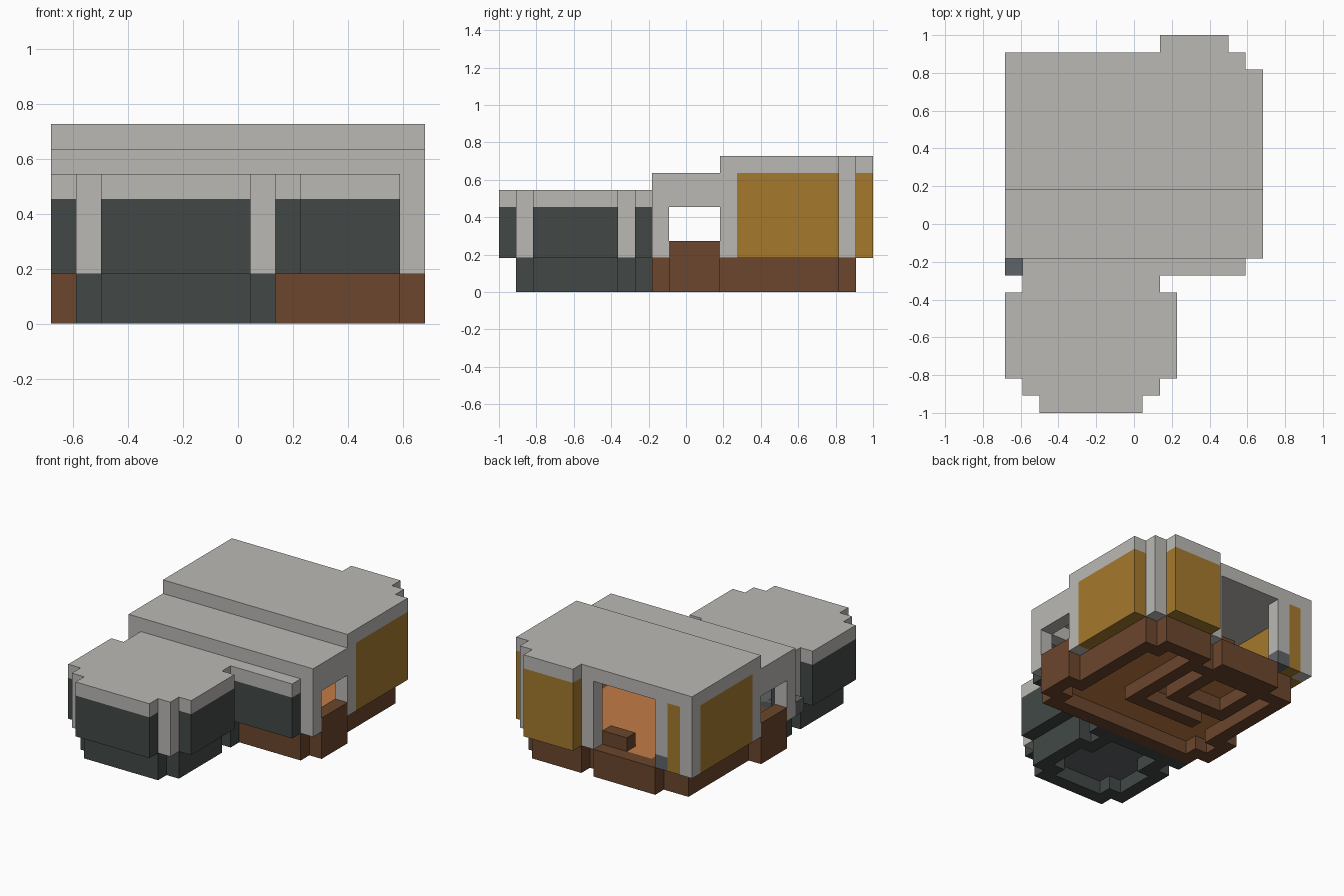
import bpy
import bmesh
from mathutils import Vector

if "Cube" in bpy.data.objects:
    bpy.data.objects.remove(bpy.data.objects["Cube"], do_unlink=True)

U = 2 / 22  # size of one block


def material(name, rgb):
    lin = [((c / 255 + 0.055) / 1.055) ** 2.4 for c in rgb] + [1]
    m = bpy.data.materials.new(name)
    m.use_nodes = True
    m.diffuse_color = lin
    node = m.node_tree.nodes["Principled BSDF"]
    node.inputs["Base Color"].default_value = lin
    node.inputs["Roughness"].default_value = 0.9
    return m


GREY = material("pale grey", (187, 185, 181))
DARK = material("dark slate green", (66, 73, 71))
BROWN = material("brown wood", (107, 70, 45))
AMBER = material("amber", (165, 122, 45))
ORANGE = material("orange wood", (196, 124, 70))
SLATE = material("slate grey", (95, 100, 104))


def at(p, z):
    return Vector(((p[0] - 7.5) * U, (p[1] - 11) * U, z * U))


def finish(name, bm, mat):
    bmesh.ops.recalc_face_normals(bm, faces=bm.faces)
    mesh = bpy.data.meshes.new(name)
    bm.to_mesh(mesh)
    bm.free()
    mesh.materials.append(mat)
    obj = bpy.data.objects.new(name, mesh)
    bpy.context.collection.objects.link(obj)
    return obj


def prism(name, outline, z0, z1, mat):
    """Extrude a flat outline between two heights."""
    bm = bmesh.new()
    face = bm.faces.new([bm.verts.new(at(p, z0)) for p in outline])
    up = bmesh.ops.extrude_face_region(bm, geom=[face], use_keep_orig=True)
    verts = [v for v in up["geom"] if isinstance(v, bmesh.types.BMVert)]
    bmesh.ops.translate(bm, verts=verts, vec=(0, 0, (z1 - z0) * U))
    return finish(name, bm, mat)


def box(name, x0, x1, y0, y1, z0, z1, mat):
    return prism(name, [(x0, y0), (x1, y0), (x1, y1), (x0, y1)], z0, z1, mat)


def inset(outline):
    """Move a counterclockwise right-angled outline inward by one block."""
    result = []
    for i, p in enumerate(outline):
        p = Vector(p)
        a = (p - Vector(outline[i - 1])).normalized()
        b = (Vector(outline[(i + 1) % len(outline)]) - p).normalized()
        result.append(tuple(p + Vector((-a.y - b.y, a.x + b.x))))
    return result


def rim(name, outline, z0, z1, mat):
    """A wall one block thick following an outline."""
    bm = bmesh.new()
    loops = [[bm.verts.new(at(p, z)) for p in path]
             for path, z in ((outline, z0), (outline, z1),
                             (inset(outline), z1), (inset(outline), z0))]
    n = len(outline)
    for k in range(4):
        a, b = loops[k], loops[(k + 1) % 4]
        for i in range(n):
            j = (i + 1) % n
            bm.faces.new((a[i], a[j], b[j], b[i]))
    return finish(name, bm, mat)


# Foundations and floors
main_base = [(1, 9), (14, 9), (14, 10), (15, 10), (15, 13), (14, 13), (14, 20),
             (13, 20), (13, 21), (9, 21), (9, 20), (8, 20), (8, 21), (3, 21),
             (3, 20), (1, 20), (1, 13), (0, 13), (0, 10), (1, 10)]
annex_base = [(2, 1), (8, 1), (8, 2), (9, 2), (9, 7), (8, 7), (8, 8), (9, 8),
              (9, 9), (1, 9), (1, 8), (2, 8), (2, 7), (1, 7), (1, 2), (2, 2)]
rim("main_foundation", main_base, 0, 2, BROWN)
prism("main_floor", inset(main_base), 1, 2, ORANGE)
rim("annex_foundation", annex_base, 0, 2, DARK)
prism("annex_floor", inset(annex_base), 1, 2, SLATE)

# Joists under the main floor
prism("underfloor_joist", [(4, 13), (10, 13), (10, 19), (9, 19), (9, 14), (4, 14)],
      0, 1, BROWN)
rim("underfloor_ring", [(3, 15), (8, 15), (8, 20), (3, 20)], 0, 1, BROWN)

# Roofs
prism("annex_roof", [(2, 0), (8, 0), (8, 1), (9, 1), (9, 2), (10, 2), (10, 7),
                     (9, 7), (9, 8), (14, 8), (14, 9), (1, 9), (1, 7), (0, 7),
                     (0, 2), (1, 2), (1, 1), (2, 1)], 5, 6, GREY)
box("middle_roof", 0, 15, 9, 13, 6, 7, GREY)
box("front_beam", 1, 14, 9, 10, 5, 6, GREY)
prism("main_roof", [(0, 13), (15, 13), (15, 20), (14, 20), (14, 21), (13, 21),
                    (13, 22), (9, 22), (9, 21), (0, 21)], 7, 8, GREY)
box("cross_beam", 1, 14, 13, 14, 6, 7, GREY)

# Both long sides of the hall: posts, window bay and amber wall
for side, x in (("right", 0), ("left", 14)):
    box(side + "_front_post", x, x + 1, 9, 10, 2, 6, GREY)
    box(side + "_window_header", x, x + 1, 10, 13, 5, 6, GREY)
    box(side + "_window_sill", x, x + 1, 10, 13, 2, 3, BROWN)
    box(side + "_middle_post", x, x + 1, 13, 14, 2, 7, GREY)
    box(side + "_amber_wall", x, x + 1, 14, 20, 2, 7, AMBER)

# Back wall with its wide doorway
for name, x, z in (("outer", 0, 2), ("right_door", 2, 3), ("left_door", 8, 2),
                   ("corner", 13, 2)):
    box(name + "_back_post", x, x + 1, 20, 21, z, 7, GREY)
box("door_post_foot", 2, 3, 20, 21, 2, 3, SLATE)
box("narrow_amber_wall", 1, 2, 20, 21, 2, 7, AMBER)
box("back_bay_wall", 9, 13, 21, 22, 2, 7, AMBER)

# Annex walls and corner posts
for name, x0, x1, y0, y1 in (("front", 2, 8, 0, 1), ("right", 0, 1, 2, 7),
                             ("left", 9, 10, 2, 7), ("passage", 9, 14, 8, 9),
                             ("rear", 1, 2, 8, 9)):
    box(name + "_dark_wall", x0, x1, y0, y1, 2, 5, DARK)
for x in (1, 8):
    for y in (1, 7):
        box("annex_post", x, x + 1, y, y + 1, 2, 5, GREY)
box("corner_block", 0, 1, 8, 9, 2, 3, SLATE)

# Furnishings
box("counter", 9, 13, 11, 12, 2, 3, GREY)
box("door_bench", 6, 8, 19, 20, 2, 3, BROWN)
